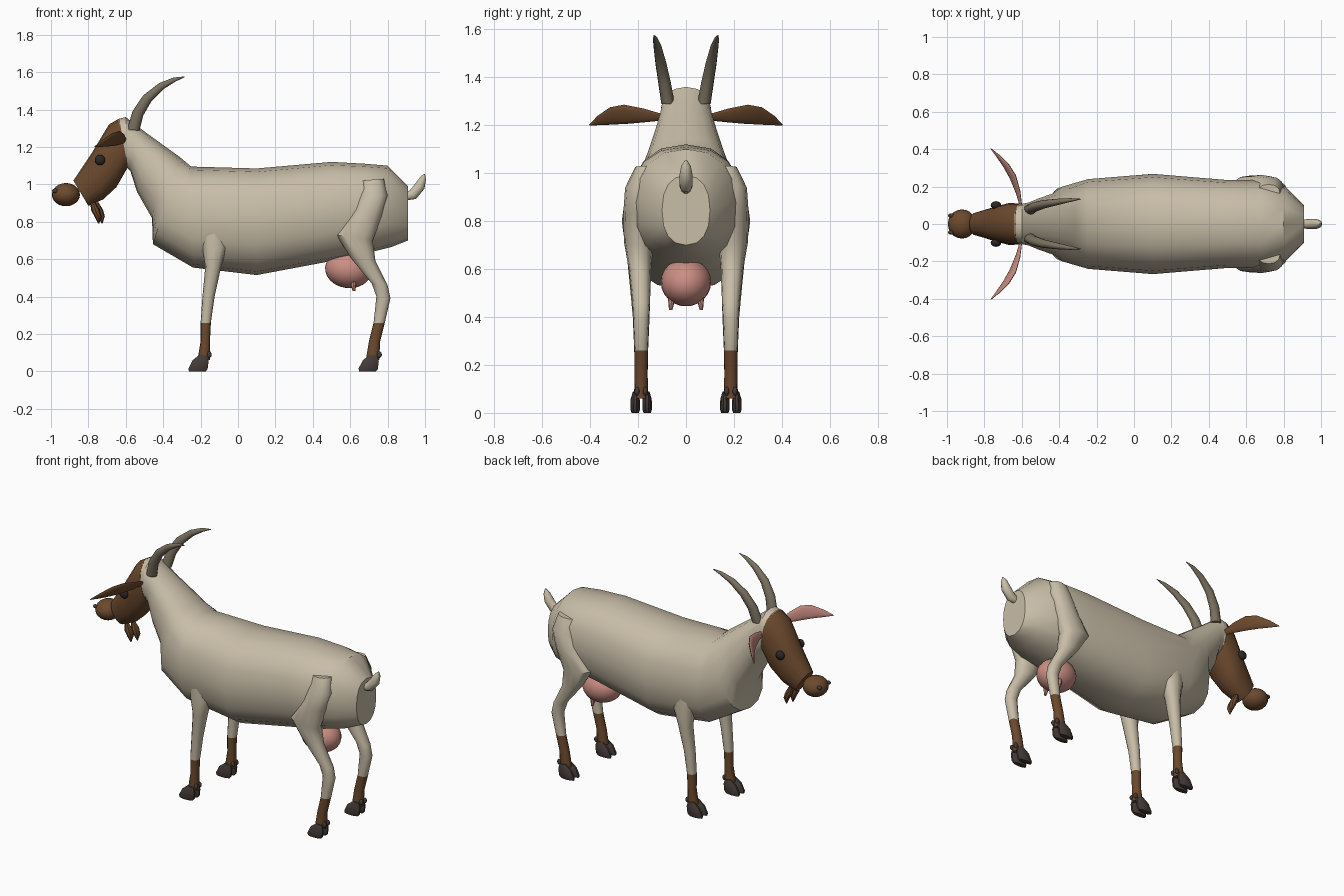
import bpy, bmesh, math
from mathutils import Vector

if "Cube" in bpy.data.objects:
    bpy.data.objects.remove(bpy.data.objects["Cube"])


def material(name, rgb):
    m = bpy.data.materials.new(name)
    m.use_nodes = True
    m.diffuse_color = (*rgb, 1)
    m.node_tree.nodes["Principled BSDF"].inputs["Base Color"].default_value = (*rgb, 1)
    return m


CREAM = material("cream_coat", (.58, .51, .39))
BROWN = material("brown_coat", (.15, .067, .027))
HORN = material("horn_grey", (.2, .17, .12))
HOOF = material("hoof_dark", (.06, .045, .04))
PINK = material("pink_skin", (.6, .27, .23))
EYE = material("eye_dark", (.025, .02, .018))


def finish(name, bm, mats, rule=None, angle=40):
    bmesh.ops.recalc_face_normals(bm, faces=bm.faces)
    if rule:
        for f in bm.faces:
            f.material_index = int(rule(f))
    me = bpy.data.meshes.new(name)
    bm.to_mesh(me)
    bm.free()
    ob = bpy.data.objects.new(name, me)
    bpy.context.collection.objects.link(ob)
    for m in mats:
        me.materials.append(m)
    bpy.ops.object.select_all(action='DESELECT')
    ob.select_set(True)
    bpy.context.view_layer.objects.active = ob
    bpy.ops.object.shade_smooth_by_angle(angle=math.radians(angle))
    return ob


def loft(name, rings, mats, sides=12, power=1.0, rule=None):
    """Skin a tube over rings given as (centre, half axis u, half axis v)."""
    bm = bmesh.new()
    loops = []
    for c, u, v in rings:
        loop = []
        for i in range(sides):
            a = 2 * math.pi * i / sides
            cs, sn = math.cos(a), math.sin(a)
            p = (Vector(c) + Vector(u) * math.copysign(abs(cs) ** power, cs)
                 + Vector(v) * math.copysign(abs(sn) ** power, sn))
            loop.append(bm.verts.new(p))
        loops.append(loop)
    for a, b in zip(loops, loops[1:]):
        for i in range(sides):
            j = (i + 1) % sides
            bm.faces.new((a[i], a[j], b[j], b[i]))
    bm.faces.new(loops[0])
    bm.faces.new(loops[-1])
    return finish(name, bm, mats, rule)


def edges(rows, y=0, dx=0):
    """Rings from two outline points in the side plane, a y offset and a half width."""
    out = []
    for ax, az, bx, bz, off, w in rows:
        out.append((((ax + bx) / 2 + dx, y + off, (az + bz) / 2), (0, w, 0),
                    ((ax - bx) / 2, 0, (az - bz) / 2)))
    return out


def ball(name, loc, radii, mat, tilt=0):
    bm = bmesh.new()
    bmesh.ops.create_uvsphere(bm, u_segments=20, v_segments=12, radius=1)
    ob = finish(name, bm, [mat])
    ob.location, ob.scale, ob.rotation_euler = loc, radii, (0, tilt, 0)
    return ob


# Trunk and neck, from rump to behind the head
loft("body", edges([
    (.91, .99, .91, .70, 0, .10),
    (.80, 1.10, .82, .665, 0, .20),
    (.68, 1.11, .68, .63, 0, .235),
    (.50, 1.12, .50, .59, 0, .235),
    (.10, 1.085, .10, .515, 0, .268),
    (-.25, 1.095, -.24, .555, 0, .24),
    (-.31, 1.145, -.455, .68, 0, .20),
    (-.40, 1.21, -.46, .82, 0, .165),
    (-.49, 1.275, -.54, .96, 0, .135),
    (-.55, 1.32, -.575, 1.07, 0, .115),
    (-.60, 1.36, -.595, 1.09, 0, .108)]), [CREAM], 16, .85)
loft("crown", edges([
    (-.60, 1.36, -.595, 1.09, 0, .108),
    (-.64, 1.35, -.595, 1.09, 0, .108)]), [CREAM], 16, .85)

# Head and muzzle
loft("head", edges([
    (-.635, 1.352, -.59, 1.09, 0, .110),
    (-.69, 1.32, -.65, .985, 0, .112),
    (-.78, 1.17, -.72, .92, 0, .090),
    (-.88, 1.02, -.80, .885, 0, .062)]), [BROWN], 16, .85)
ball("muzzle", (-.92, 0, .945), (.075, .078, .062), BROWN)
for n, dx in enumerate((0, .018)):
    loft(f"beard_{n}", edges([
        (-.79 + dx, .90, -.765 + dx, .905, 0, .012),
        (-.785 + dx, .86, -.74 + dx, .865, 0, .025),
        (-.765 + dx, .825, -.73 + dx, .83, 0, .022),
        (-.748 + dx, .79, -.742 + dx, .79, 0, .003)], y=.02 * (n * 2 - 1)), [BROWN], 8)

# Tail
loft("tail", [((.88, 0, .93), (0, .02, 0), (-.012, 0, .018)),
              ((.935, 0, .945), (0, .027, 0), (-.018, 0, .024)),
              ((.972, 0, .99), (0, .028, 0), (-.026, 0, .014)),
              ((.988, 0, 1.03), (0, .02, 0), (-.018, 0, .006)),
              ((.996, 0, 1.055), (0, .004, 0), (-.004, 0, 0))], [CREAM], 10)

# Udder
ball("udder", (.59, 0, .545), (.125, .105, .10), PINK, .12)

FRONT_LEG = [
    (-.21, .80, -.05, .80, -.01, .055),
    (-.19, .66, -.06, .66, .005, .055),
    (-.175, .56, -.09, .56, .005, .045),
    (-.19, .40, -.125, .40, 0, .035),
    (-.20, .26, -.145, .26, 0, .029),
    (-.20, .16, -.15, .16, 0, .027),
    (-.215, .07, -.15, .06, 0, .030)]
REAR_LEG = [
    (.66, 1.02, .78, 1.03, -.02, .045),
    (.65, .94, .80, .94, .005, .062),
    (.60, .83, .77, .83, .01, .065),
    (.525, .73, .72, .70, .01, .062),
    (.60, .61, .735, .59, .005, .047),
    (.715, .47, .80, .46, 0, .037),
    (.74, .40, .815, .39, 0, .033),
    (.725, .26, .785, .26, 0, .028),
    (.70, .16, .76, .16, 0, .027),
    (.685, .07, .755, .06, 0, .030)]
TOE = [
    (-.205, .09, -.165, .085, 0, .010),
    (-.245, .06, -.155, .055, 0, .019),
    (-.268, .015, -.160, .012, 0, .020),
    (-.265, 0, -.170, 0, 0, .015)]


def sock(face):
    return face.calc_center_median().z < .26


for s, side in ((1, "left"), (-1, "right")):
    # Legs with brown socks and split hooves
    for part, rows, dx in (("front", FRONT_LEG, 0), ("rear", REAR_LEG, .91)):
        rows = [(*r[:4], r[4] * s, r[5]) for r in rows]
        loft(f"{part}_leg_{side}", edges(rows, .187 * s), [CREAM, BROWN], 12, .9, sock)
        for n, off in enumerate((-.025, .025)):
            loft(f"{part}_hoof_{side}_{n}", edges(TOE, .187 * s + off, dx), [HOOF], 10)
            ball(f"{part}_dewclaw_{side}_{n}", (-.155 + dx, .187 * s + off * .7, .09),
                 (.014, .010, .018), HOOF)

    # Horns sweeping back
    horn = []
    for x, y, z, r, slope in ((-.56, .075, 1.29, .033, 1.5), (-.535, .09, 1.38, .031, 1.2),
                              (-.485, .105, 1.46, .027, .95), (-.41, .118, 1.525, .02, .65),
                              (-.34, .128, 1.56, .012, .4), (-.285, .133, 1.575, .002, .2)):
        horn.append(((x, y * s, z), (0, r * .85, 0),
                     (-r * math.sin(slope), 0, r * math.cos(slope))))
    loft(f"horn_{side}", horn, [HORN], 12)

    # Ears, pink on the forward face
    inner = Vector((-.88, -.47 * s, .35))
    ear = []
    for t, h, base in ((0, .014, 1.22), (.2, .028, 1.213), (.45, .040, 1.206),
                       (.65, .036, 1.203), (.85, .020, 1.2), (1, .002, 1.2)):
        bow = .03 * math.sin(math.pi * t)
        ear.append(((-.605 - .16 * t + bow, (.10 + .303 * t + bow / 2) * s, base + h),
                    (h * .35, h * .18 * s, h), inner * (.002 + .2 * h)))
    loft(f"ear_{side}", ear, [BROWN, PINK], 12, 1,
         lambda f: f.normal.dot(inner) > 0 and len(f.verts) == 4)

    # Eyes, nostrils and teats
    ball(f"eye_{side}", (-.738, .100 * s, 1.13), (.028, .022, .028), EYE)
    ball(f"nostril_{side}", (-.978, .045 * s, .965), (.016, .012, .012), HOOF)
    loft(f"teat_{side}", [((.615, .06 * s, .49), (.018, 0, 0), (0, .016, 0)),
                          ((.618, .062 * s, .45), (.012, 0, 0), (0, .011, 0)),
                          ((.62, .064 * s, .43), (.007, 0, 0), (0, .007, 0))], [PINK], 8)
